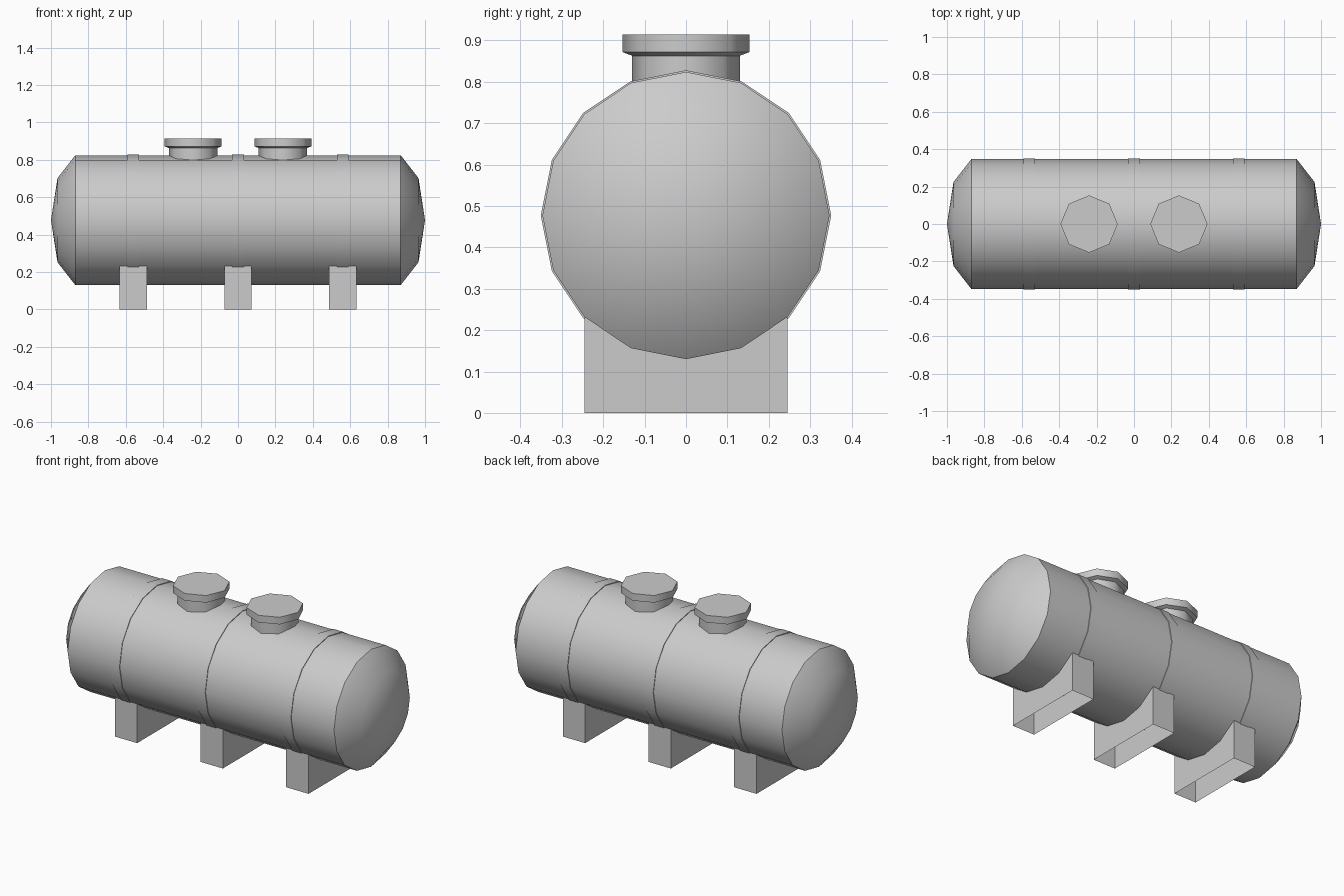
import bpy, bmesh, math
from mathutils import Matrix

if "Cube" in bpy.data.objects:
    bpy.data.objects.remove(bpy.data.objects["Cube"])

R, ZC = 0.347, 0.477          # tank radius and axis height
TO_X = Matrix.Translation((0, 0, ZC)) @ Matrix.Rotation(math.pi / 2, 4, 'Y')


def finish(name, bm, angle):
    bmesh.ops.recalc_face_normals(bm, faces=bm.faces)
    mesh = bpy.data.meshes.new(name)
    bm.to_mesh(mesh)
    bm.free()
    ob = bpy.data.objects.new(name, mesh)
    bpy.context.collection.objects.link(ob)
    bpy.ops.object.select_all(action='DESELECT')
    bpy.context.view_layer.objects.active = ob
    ob.select_set(True)
    if angle:
        bpy.ops.object.shade_smooth_by_angle(angle=math.radians(angle))
    return ob


def lathe(name, profile, sides, matrix, angle):
    """Revolve (radius, height) points about z; radius 0 makes a pole."""
    bm = bmesh.new()
    rings = []
    for r, h in profile:
        if r == 0:
            rings.append([bm.verts.new((0, 0, h))] * sides)
        else:
            rings.append([bm.verts.new((r * math.cos(a), r * math.sin(a), h))
                          for a in (2 * math.pi * i / sides for i in range(sides))])
    for a, b in zip(rings, rings[1:]):
        for i in range(sides):
            j = (i + 1) % sides
            quad = list(dict.fromkeys((a[i], a[j], b[j], b[i])))
            bm.faces.new(quad)
    bm.transform(matrix)
    return finish(name, bm, angle)


# Tank shell with domed ends
half = [(0, 1.0), (0.225, 0.965), (R, 0.87)]
lathe("tank_shell", [(r, -h) for r, h in half] + half[::-1], 16, TO_X, 40)

# Straps and saddle feet
for n, x in enumerate((-0.56, 0, 0.56), 1):
    move = Matrix.Translation((x, 0, 0))
    lathe(f"strap_{n}", [(R - 0.003, -0.031), (R + 0.004, -0.031),
                         (R + 0.004, 0.031), (R - 0.003, 0.031)], 16, move @ TO_X, 40)

    # Saddle: open-bottomed, its top edge following the tank underside
    bm = bmesh.new()
    w, y = 0.073, R * math.sin(math.pi / 4)
    arc = [(R * math.sin(k * math.pi / 8), ZC - R * math.cos(k * math.pi / 8))
           for k in range(-2, 3)]
    outline = [(y, 0), (-y, 0)] + arc
    sides = [[bm.verts.new((x + sx, py, pz)) for py, pz in outline] for sx in (-w, w)]
    for side in sides:
        bm.faces.new(side)
    a, b = sides
    for i, j in ((1, 2), (6, 0)):
        bm.faces.new((a[i], a[j], b[j], b[i]))
    finish(f"saddle_{n}", bm, 0)

# Octagonal manholes with flanged lids
for n, x in enumerate((-0.24, 0.24), 1):
    lathe(f"manhole_{n}", [(0.13, 0.785), (0.13, 0.863), (0.153, 0.872),
                           (0.153, 0.914), (0, 0.914)], 8,
          Matrix.Translation((x, 0, 0)), 50)
